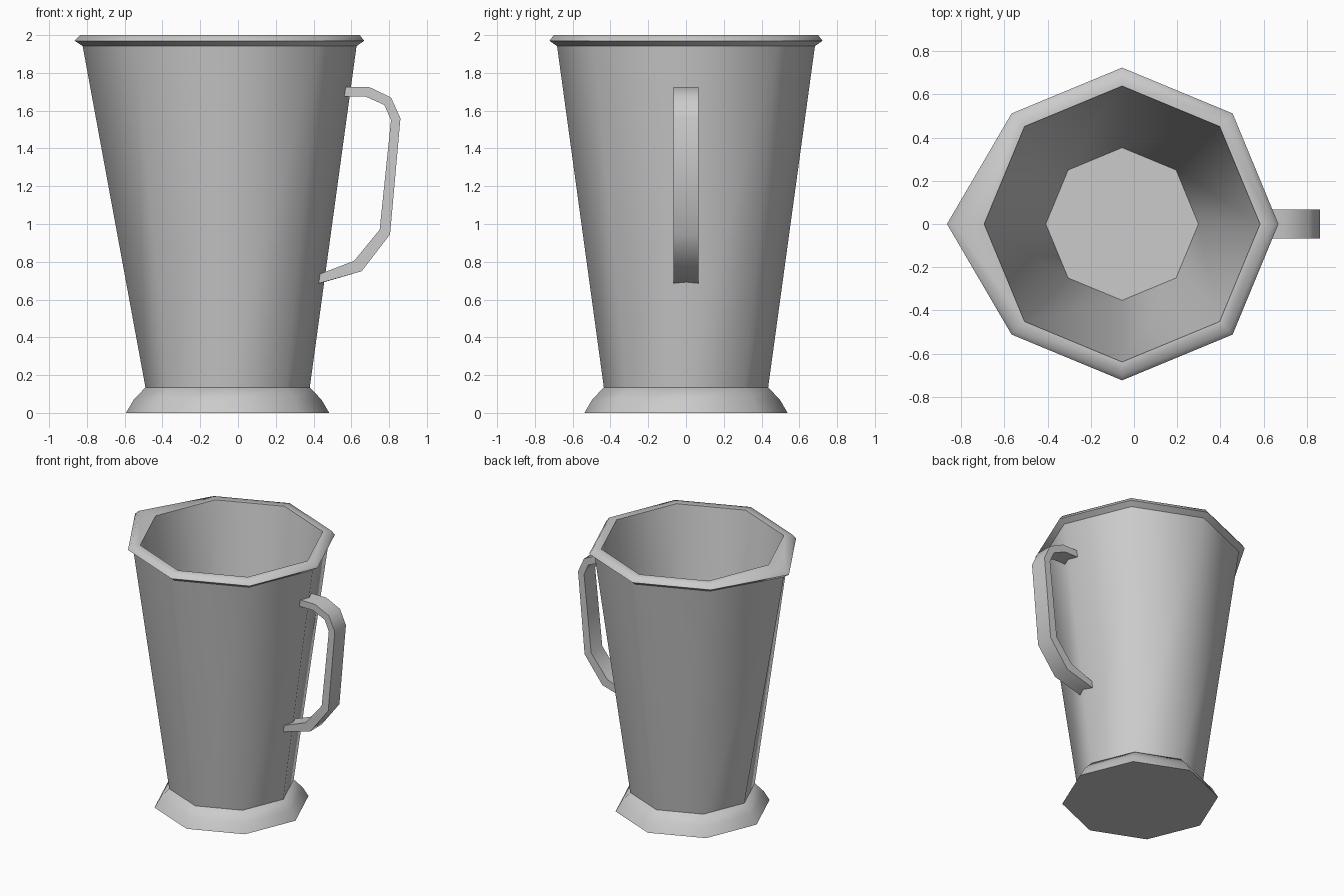
import bpy
import bmesh
from math import cos, sin, pi, radians

if "Cube" in bpy.data.objects:
    bpy.data.objects.remove(bpy.data.objects["Cube"])

SIDES = 8
CENTRE_X = -0.055

metal = bpy.data.materials.new("grey_metal")
metal.use_nodes = True
GREY = (0.6, 0.6, 0.6, 1.0)
metal.diffuse_color = GREY
metal.node_tree.nodes["Principled BSDF"].inputs["Base Color"].default_value = GREY


def finish(bm, name, angle):
    bmesh.ops.recalc_face_normals(bm, faces=bm.faces)
    mesh = bpy.data.meshes.new(name)
    bm.to_mesh(mesh)
    bm.free()
    mesh.materials.append(metal)
    obj = bpy.data.objects.new(name, mesh)
    bpy.context.collection.objects.link(obj)
    bpy.ops.object.select_all(action='DESELECT')
    obj.select_set(True)
    bpy.context.view_layer.objects.active = obj
    bpy.ops.object.shade_smooth_by_angle(angle=radians(angle))
    return obj


def lathe(name, profile, cap_start=False, cap_end=False, closed=False):
    """Turn (radius, height, spout) rings; spout pulls the -x corner outward."""
    bm = bmesh.new()
    rings = []
    for radius, z, spout in profile:
        ring = []
        for i in range(SIDES):
            a = 2 * pi * i / SIDES
            r = radius + (spout if i == SIDES // 2 else 0)
            ring.append(bm.verts.new((CENTRE_X + r * cos(a), r * sin(a), z)))
        rings.append(ring)
    pairs = list(zip(rings, rings[1:]))
    if closed:
        pairs.append((rings[-1], rings[0]))
    for low, high in pairs:
        for i in range(SIDES):
            j = (i + 1) % SIDES
            bm.faces.new((low[i], low[j], high[j], high[i]))
    if cap_start:
        bm.faces.new(rings[0])
    if cap_end:
        bm.faces.new(rings[-1])
    return finish(bm, name, 62)


# Flared foot with a closed underside
lathe("foot", [(0.538, 0, 0), (0.497, 0.07, 0), (0.435, 0.135, 0)], cap_start=True, cap_end=True)

# Tapered outer wall, drawn into a spout at the top
lathe("outer_wall", [(0.435, 0.135, 0), (0.683, 1.945, 0.085)])

# Rolled rim
lathe("rim", [(0.683, 1.942, 0.085), (0.723, 1.97, 0.087), (0.70, 2.0, 0.08), (0.638, 2.0, 0)])

# Inner wall and floor
lathe("inner_wall", [(0.638, 2.0, 0), (0.353, 0.14, 0)], cap_end=True)

# Strap handle, with ends notched to fit the corner of the wall
outer = [(0.565, 1.725), (0.695, 1.725), (0.81, 1.67), (0.86, 1.56),
         (0.805, 0.945), (0.655, 0.75), (0.425, 0.685)]
inner = [(0.56, 1.675), (0.675, 1.675), (0.775, 1.63), (0.81, 1.55),
         (0.75, 0.97), (0.615, 0.805), (0.432, 0.735)]
HALF_WIDTH = 0.067
NOTCH = 0.027

bm = bmesh.new()
sections = []
last = len(outer) - 1
for k, (o, n) in enumerate(zip(outer, inner)):
    shift = NOTCH if k in (0, last) else 0
    lift = 0.006 if k == last else 0
    section = []
    for (x, z), ys in ((o, (-1, 0, 1)), (n, (1, 0, -1))):
        for y in ys:
            mid = 1 - abs(y)
            section.append(bm.verts.new((x + shift * mid, y * HALF_WIDTH, z + lift * mid)))
    sections.append(section)
for a, b in zip(sections, sections[1:]):
    for i in range(6):
        j = (i + 1) % 6
        bm.faces.new((a[i], a[j], b[j], b[i]))
for s in (sections[0], sections[-1]):
    bm.faces.new((s[0], s[1], s[4], s[5]))
    bm.faces.new((s[1], s[2], s[3], s[4]))
finish(bm, "handle", 50)
